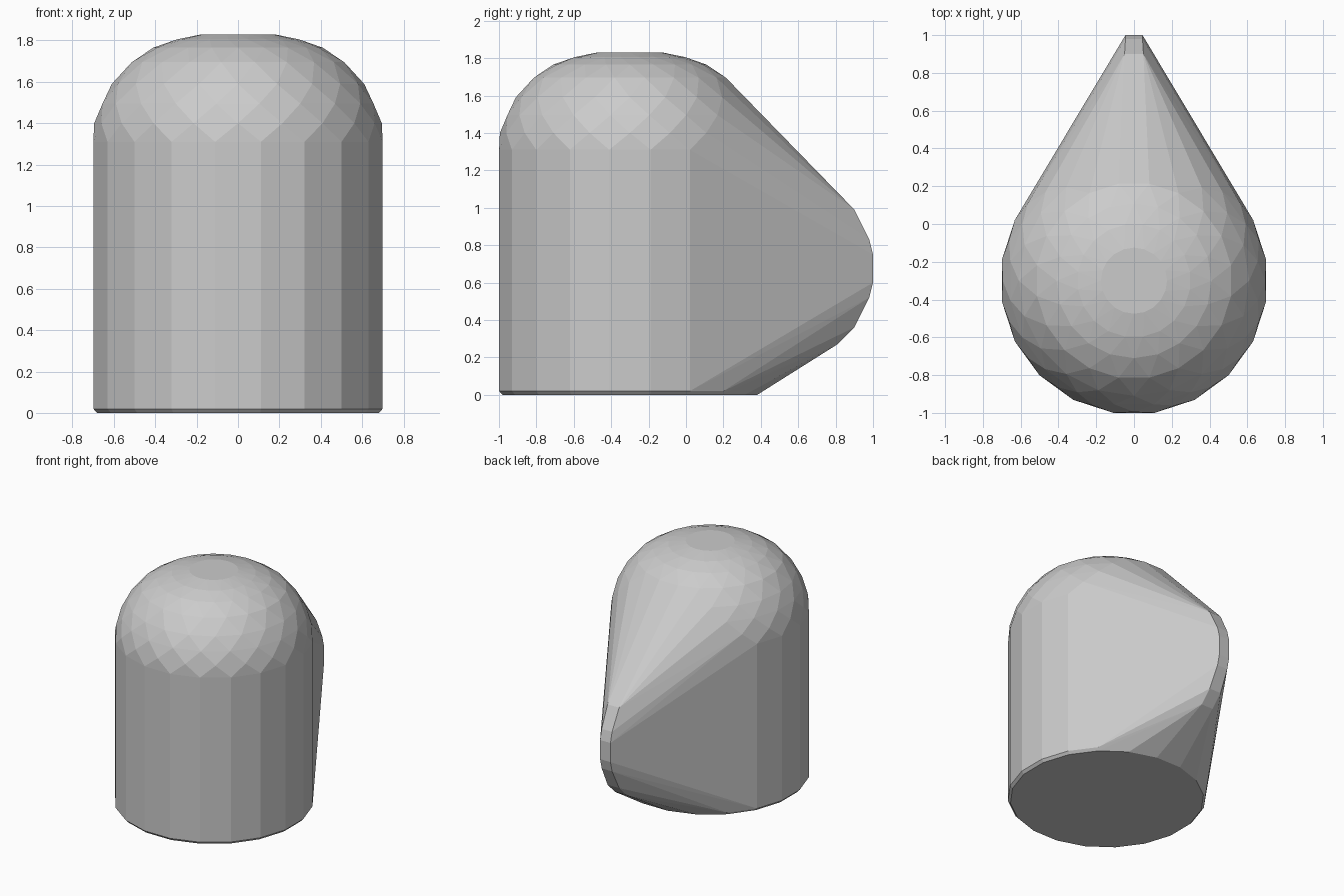
import bpy, bmesh, math

if "Cube" in bpy.data.objects:
    bpy.data.objects.remove(bpy.data.objects["Cube"])

SIDES = 20
CY = -0.3
bm = bmesh.new()


def ring(radius, z, shift=0.5):
    for i in range(SIDES):
        a = 2 * math.pi * (i + shift) / SIDES
        bm.verts.new((radius * math.cos(a), CY + radius * math.sin(a), z))


# Round body with a small bevel at the foot
ring(0.69, 0.0)
ring(0.708, 0.02)
ring(0.708, 1.31)

# Domed top, alternate rings staggered for the faceted look
dome = [(0.695, 1.40), (0.663, 1.495), (0.61, 1.59), (0.52, 1.695),
        (0.41, 1.765), (0.30, 1.805), (0.175, 1.83)]
for i, (r, z) in enumerate(dome):
    ring(r, z, 0.5 * (i % 2))

# Narrow rounded rim at the back
rim = [(0.90, 0.99), (0.98, 0.83), (1.0, 0.75), (1.0, 0.60),
       (0.98, 0.52), (0.90, 0.36), (0.81, 0.27)]
for y, z in rim:
    w = 0.045 if y > 0.95 else 0.05
    for s in (-1, 1):
        bm.verts.new((s * w, y, z))

# Wrap everything in one convex skin
res = bmesh.ops.convex_hull(bm, input=bm.verts[:])
bmesh.ops.delete(bm, geom=[v for v in bm.verts if not v.link_faces], context='VERTS')
bmesh.ops.dissolve_limit(bm, angle_limit=math.radians(0.5),
                         verts=bm.verts[:], edges=bm.edges[:])
bmesh.ops.recalc_face_normals(bm, faces=bm.faces[:])

mesh = bpy.data.meshes.new("domed_body")
bm.to_mesh(mesh)
bm.free()
obj = bpy.data.objects.new("domed_body", mesh)
bpy.context.collection.objects.link(obj)
